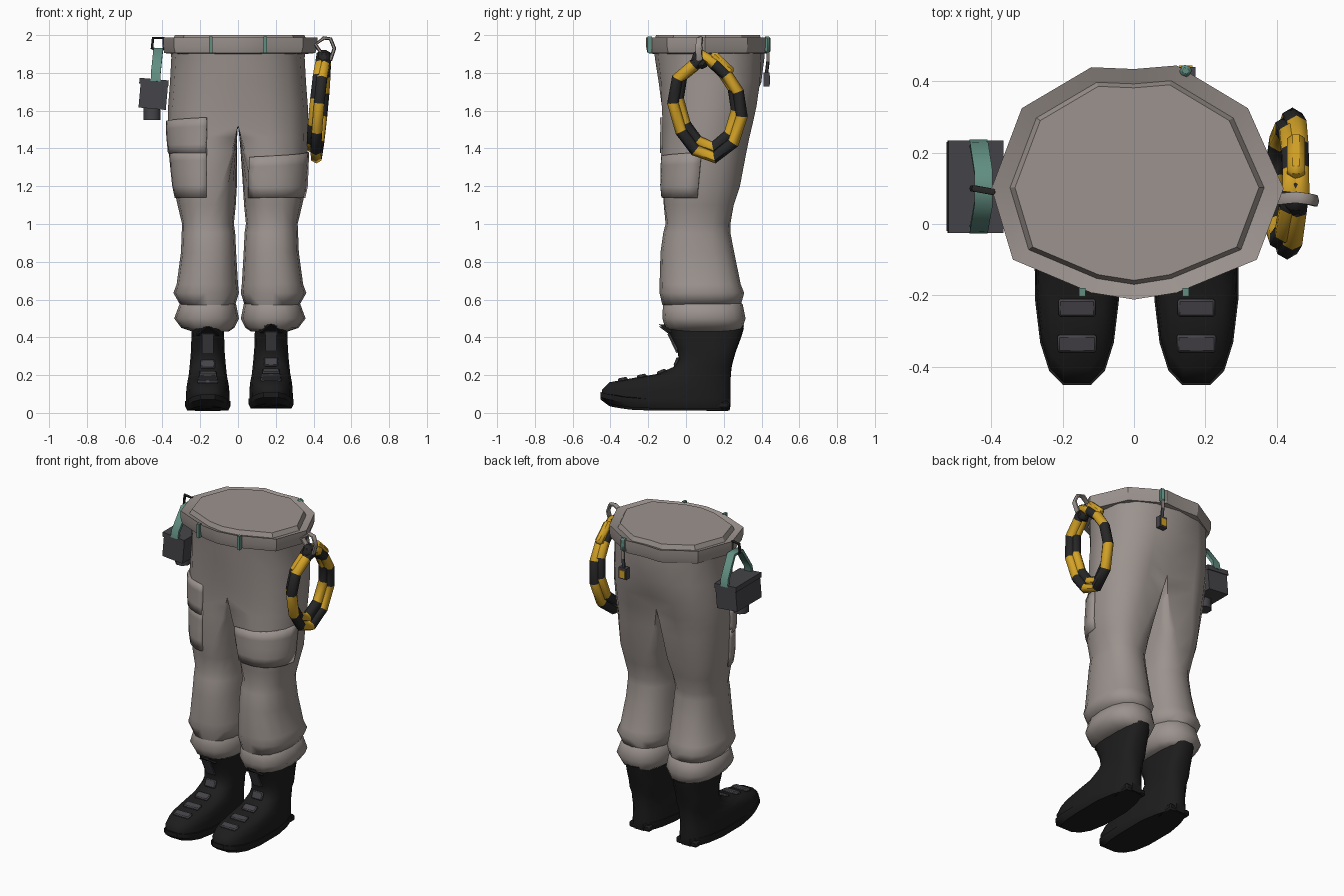
import bpy, bmesh, math
from mathutils import Vector, Matrix

if "Cube" in bpy.data.objects:
    bpy.data.objects.remove(bpy.data.objects["Cube"])

def mat(name, r, g, b):
    m = bpy.data.materials.new(name)
    m.diffuse_color = (r, g, b, 1)
    m.use_nodes = True
    m.node_tree.nodes["Principled BSDF"].inputs["Base Color"].default_value = m.diffuse_color
    return m

CLOTH = mat("grey_cloth", 0.33, 0.29, 0.27)
BLACK = mat("boot_black", 0.012, 0.012, 0.012)
GREY = mat("dark_grey", 0.06, 0.057, 0.065)
TEAL = mat("teal_webbing", 0.12, 0.27, 0.22)
YELLOW = mat("rope_yellow", 0.65, 0.36, 0.02)
ROPE = mat("rope_black", 0.02, 0.02, 0.02)

def make(name, verts, faces, mats, idx=None, angle=40):
    me = bpy.data.meshes.new(name)
    me.from_pydata([tuple(v) for v in verts], [], faces)
    for m in mats:
        me.materials.append(m)
    if idx:
        for p, i in zip(me.polygons, idx):
            p.material_index = i
    bm = bmesh.new()
    bm.from_mesh(me)
    bmesh.ops.remove_doubles(bm, verts=bm.verts, dist=0.0005)
    bmesh.ops.recalc_face_normals(bm, faces=bm.faces)
    bm.to_mesh(me)
    bm.free()
    ob = bpy.data.objects.new(name, me)
    bpy.context.collection.objects.link(ob)
    bpy.ops.object.select_all(action='DESELECT')
    ob.select_set(True)
    bpy.context.view_layer.objects.active = ob
    bpy.ops.object.shade_smooth_by_angle(angle=math.radians(angle))
    return ob

def loft(name, rings, m, caps=(True, True), angle=40):
    n = len(rings[0])
    faces = [(i*n+k, i*n+(k+1) % n, (i+1)*n+(k+1) % n, (i+1)*n+k)
             for i in range(len(rings)-1) for k in range(n)]
    if caps[0]:
        faces.append(tuple(range(n)))
    if caps[1]:
        faces.append(tuple(range((len(rings)-1)*n, len(rings)*n)))
    return make(name, [v for r in rings for v in r], faces, [m], angle=angle)

def box(name, c, size, m, rx=0, ry=0, rz=0, bevel=0):
    R = Matrix.Rotation(rz, 3, 'Z') @ Matrix.Rotation(ry, 3, 'Y') @ Matrix.Rotation(rx, 3, 'X')
    s = Vector(size)/2
    v = [Vector(c) + R @ Vector((x*s.x, y*s.y, z*s.z)) for x in (-1, 1) for y in (-1, 1) for z in (-1, 1)]
    f = [(0, 1, 3, 2), (4, 6, 7, 5), (0, 4, 5, 1), (2, 3, 7, 6), (0, 2, 6, 4), (1, 5, 7, 3)]
    ob = make(name, v, f, [m], angle=30)
    if bevel:
        b = ob.modifiers.new("bevel", 'BEVEL')
        b.width = bevel
    return ob

def tube(name, pts, ra, rb, mats, closed=False, ref=(1, 0, 0), n=6):
    # ra is the radius along ref, rb across it; materials alternate per segment
    pts = [Vector(p) for p in pts]
    L, verts, faces, idx = len(pts), [], [], []
    for i, p in enumerate(pts):
        a = pts[(i-1) % L] if closed or i else p
        b = pts[(i+1) % L] if closed or i < L-1 else p
        t = (b-a).normalized()
        side = t.cross(Vector(ref)).normalized()
        up = side.cross(t)
        verts += [p + up*ra*math.cos(2*math.pi*(k+.5)/n) + side*rb*math.sin(2*math.pi*(k+.5)/n) for k in range(n)]
    for i in range(L if closed else L-1):
        j = (i+1) % L
        for k in range(n):
            faces.append((i*n+k, i*n+(k+1) % n, j*n+(k+1) % n, j*n+k))
            idx.append(i % len(mats))
    if not closed:
        faces += [tuple(range(n)), tuple(range((L-1)*n, L*n))]
        idx += [0, 0]
    return make(name, verts, faces, mats, idx, angle=62)

def spow(v, p):
    return math.copysign(abs(v)**p, v)

# Trouser leg: z, inner x, outer x, front y, back y, blend to half-hip shape
LEG = [(1.95, 0, .36, -.17, .415, 1), (1.88, 0, .353, -.165, .415, 1), (1.75, 0, .36, -.15, .41, 1),
       (1.62, 0, .37, -.145, .39, 1), (1.52, 0, .372, -.14, .367, 1), (1.46, .006, .37, -.14, .352, .95),
       (1.38, .01, .365, -.14, .335, .85), (1.2, .016, .352, -.14, .30, .5), (1.1, .022, .33, -.125, .265, .25),
       (1.0, .032, .306, -.108, .235, 0), (.955, .025, .308, -.12, .235, 0), (.85, .02, .312, -.135, .255, 0),
       (.68, .01, .335, -.14, .29, 0), (.635, .005, .352, -.14, .308, 0), (.57, .025, .315, -.125, .29, 0)]
CUFF = [(.60, .04, .29, -.10, .27, 0), (.575, .02, .32, -.122, .30, 0), (.50, .005, .348, -.125, .315, 0),
        (.45, .03, .31, -.11, .30, 0), (.43, .06, .25, -.07, .28, 0)]
N = 16

def leg_point(row, u, side):
    z, xi, xo, yf, yb, d = row
    u %= N
    t = math.radians(-90 + 360*u/N)
    cy, ry = (yf+yb)/2, (yb-yf)/2
    c, s = spow(math.cos(t), .85), spow(math.sin(t), .85)
    ex, ey = (xi+xo)/2 + (xo-xi)/2*c, cy + ry*s
    if u <= N/2:
        dx, dy = xi+(xo-xi)*max(c, 0), ey
    else:
        dx, dy = xi, yb + (yf-yb)*(u-N/2)/(N/2)
    # Crease along the centre line, deeper at the back
    crease = min(1, max(0, (1.80-z)/.28))
    dy += crease*(.03*max(0, 1-min(u, N-u)) - .065*max(0, 1-abs(u-N/2)))
    shift = .01*min(1, max(0, (1.5-z)/.3))
    return Vector((side*(ex+(dx-ex)*d)+shift, ey+(dy-ey)*d, z))

def row_at(z):
    for a, b in zip(LEG, LEG[1:]):
        if a[0] >= z >= b[0]:
            f = (a[0]-z)/(a[0]-b[0])
            return tuple(p+(q-p)*f for p, q in zip(a, b))

# Trousers: both legs joined along the hip centre line
verts, faces = [], []
for side in (1, -1):
    base = len(verts)
    for r in LEG:
        verts += [leg_point(r, k, side) for k in range(N)]
    for i in range(len(LEG)-1):
        for k in range(N):
            if k >= N//2 and LEG[i+1][5] == 1:
                continue
            a, b = base+i*N+k, base+i*N+(k+1) % N
            faces.append((a, b, b+N, a+N))
    faces.append(tuple(range(base+(len(LEG)-1)*N, base+len(LEG)*N)))
make("trousers", verts, faces, [CLOTH], angle=75)
for side, nm in ((1, "right"), (-1, "left")):
    loft(nm+"_cuff", [[leg_point(r, k, side) for k in range(N)] for r in CUFF], CLOTH, angle=62)

# Cargo pockets follow the leg surface
def pocket(name, side, z0, z1, x0, u_end, thick, slope=0):
    cols, rows, verts = 8, 5, []
    for i in range(rows):
        for k in range(cols):
            z = z0 + (z1-z0)*i/(rows-1) + slope*k/(cols-1)*(1-i/(rows-1))
            r = row_at(z)
            u0 = min((-2+q*.05 for q in range(120)), key=lambda u: abs(abs(leg_point(r, u, side).x)-x0))
            verts.append(leg_point(r, u0+(u_end-u0)*k/(cols-1), side))
    faces = [(i*cols+k, i*cols+k+1, (i+1)*cols+k+1, (i+1)*cols+k) for i in range(rows-1) for k in range(cols-1)]
    ob = make(name, verts, faces, [CLOTH], angle=35)
    s = ob.modifiers.new("thickness", 'SOLIDIFY')
    s.thickness, s.offset = thick, 0

pocket("right_pocket", 1, 1.355, 1.14, .06, 3.9, .016, .025)
pocket("left_pocket", -1, 1.40, 1.14, .165, 3.7, .016)
pocket("left_pocket_flap", -1, 1.565, 1.375, .165, 3.7, .026, -.02)

# Waistband with a sunken rim and a raised centre
PLAN = [(-.12, .44), (0, .435), (.12, .445), (.32, .325), (.42, .10), (.345, -.10), (.12, -.193), (0, -.212),
        (-.12, -.193), (-.34, -.10), (-.40, .10), (-.315, .325)]
def band(s, z):
    return [(x*s, .115+(y-.115)*s, z) for x, y in PLAN]
loft("waistband", [band(.86, 1.90), band(.975, 1.905), band(1, 1.94), band(1, 1.988),
                   band(.87, 1.972), band(.835, 2.0)], CLOTH, (False, True), 25)

# Belt loops
for x in (-.145, .145):
    box("front_belt_loop", (x, -.192, 1.948), (.018, .024, .088), TEAL)
box("back_belt_loop", (.145, .43, 1.95), (.032, .03, .085), TEAL, rz=-.4, bevel=.008)

# Key tag hanging at the back
tube("tag_chain", [(.145, .434, 1.92), (.145, .434, 1.86), (.145, .425, 1.79)], .011, .009, [CLOTH, GREY])
box("tag", (.145, .425, 1.765), (.054, .032, .072), GREY)
box("tag_plate", (.145, .442, 1.762), (.038, .006, .048), YELLOW)

# Boots
BOOT = [(.45, -.115, .31, .085), (.40, -.085, .295, .088), (.33, -.048, .268, .09), (.27, -.038, .25, .095),
        (.235, -.06, .243, .10), (.195, -.15, .24, .103), (.175, -.27, .24, .107), (.15, -.41, .24, .112),
        (.11, -.45, .24, .116), (.06, -.448, .24, .117)]
SOLE = [(.062, -.457, .24, .121), (.035, -.457, .24, .121), (.012, -.41, .235, .11)]
def boot_ring(row, cx, dz):
    z, yf, yb, hw = row
    ring = []
    for k in range(N):
        t = 2*math.pi*(k+.5)/N
        y = (yf+yb)/2 + (yb-yf)/2*spow(math.sin(t), .75)
        lift = .035*max(0, (-y-.2)/.25)**2 if z < .07 else 0
        taper = 1 - .2*max(0, -y-.15) - (.9*max(0, y-.03) if z < .25 else 0)
        ring.append((cx+hw*spow(math.cos(t), .65)*taper, y, z+lift+dz))
    return ring
STRAPS = [(-.335, .166, .11, .2), (-.235, .183, .105, .2), (-.13, .206, .09, .4), (-.05, .258, .075, 1.2)]
for cx, dz, nm in ((-.16, 0, "left"), (.175, .012, "right")):
    loft(nm+"_boot", [boot_ring(r, cx, dz) for r in BOOT], BLACK, angle=55)
    loft(nm+"_sole", [boot_ring(r, cx, dz) for r in SOLE], BLACK, angle=30)
    box(nm+"_heel", (cx, .165, .03+dz), (.15, .13, .04), BLACK, bevel=.01)
    for y, z, w, rx in STRAPS:
        box(nm+"_boot_strap", (cx, y, z+dz), (w, .05, .018), GREY, rx=rx, bevel=.006)
    box(nm+"_tongue", (cx, -.066, .372+dz), (.06, .02, .11), GREY, rx=.44)
    # Pointed collar tip
    make(nm+"_collar_tip", [(cx-.06, -.08, .41+dz), (cx+.06, -.08, .41+dz), (cx, -.145, .458+dz),
                            (cx-.05, -.06, .45+dz), (cx+.05, -.06, .45+dz)],
         [(0, 1, 2), (0, 2, 3), (1, 4, 2), (2, 4, 3), (0, 3, 4, 1)], [BLACK])

# Striped rope coil, two loops with matching stripes, on the right hip
COIL = [(.09, 1.89), (.04, 1.84), (-.045, 1.77), (-.068, 1.64), (-.025, 1.49), (.05, 1.39), (.15, 1.352),
        (.25, 1.43), (.295, 1.57), (.275, 1.70), (.215, 1.79), (.15, 1.85)]
for s, sz, dx in ((1, 1, .006), (.86, .9, -.014)):
    pts = [(.432+dx+.1*(z-1.62)+.06*(y-.1), .11+(y-.11)*s, 1.88+(z-1.88)*sz) for y, z in COIL]
    tube("rope_loop", pts, .032, .032, [ROPE, YELLOW], True)
box("rope_tail", (.455, .19, 1.85), (.05, .15, .05), YELLOW, rx=-.75, bevel=.015)
box("rope_wrap", (.455, .075, 1.87), (.062, .09, .09), ROPE, rx=-.3, bevel=.02)

# Carabiners
tube("right_carabiner", [(.41, .07, 1.95), (.455, .075, 1.985), (.49, .07, 1.98), (.51, .065, 1.93),
                         (.49, .07, 1.87), (.465, .075, 1.87)], .018, .010, [CLOTH], True, (0, 1, 0))
tube("left_carabiner", [(-.395, .09, 1.985), (-.45, .10, 1.985), (-.455, .10, 1.93), (-.42, .095, 1.915),
                        (-.39, .09, 1.93)], .01, .008, [ROPE], True, (0, 1, 0))

# Hanging pouch with webbing handle on the left hip
box("pouch", (-.448, .105, 1.685), (.145, .25, .15), GREY, ry=.09)
box("pouch_lid", (-.445, .105, 1.752), (.155, .26, .03), GREY, ry=.09)
tube("pouch_knob", [(-.457, .09, 1.64), (-.455, .09, 1.57), (-.455, .09, 1.55)], .048, .048, [GREY], n=8)
tube("pouch_handle", [(-.437, -.018, 1.755), (-.435, -.012, 1.80), (-.422, .06, 1.925), (-.422, .14, 1.925),
                      (-.435, .222, 1.80), (-.437, .228, 1.755)], .036, .013, [TEAL], n=4)
